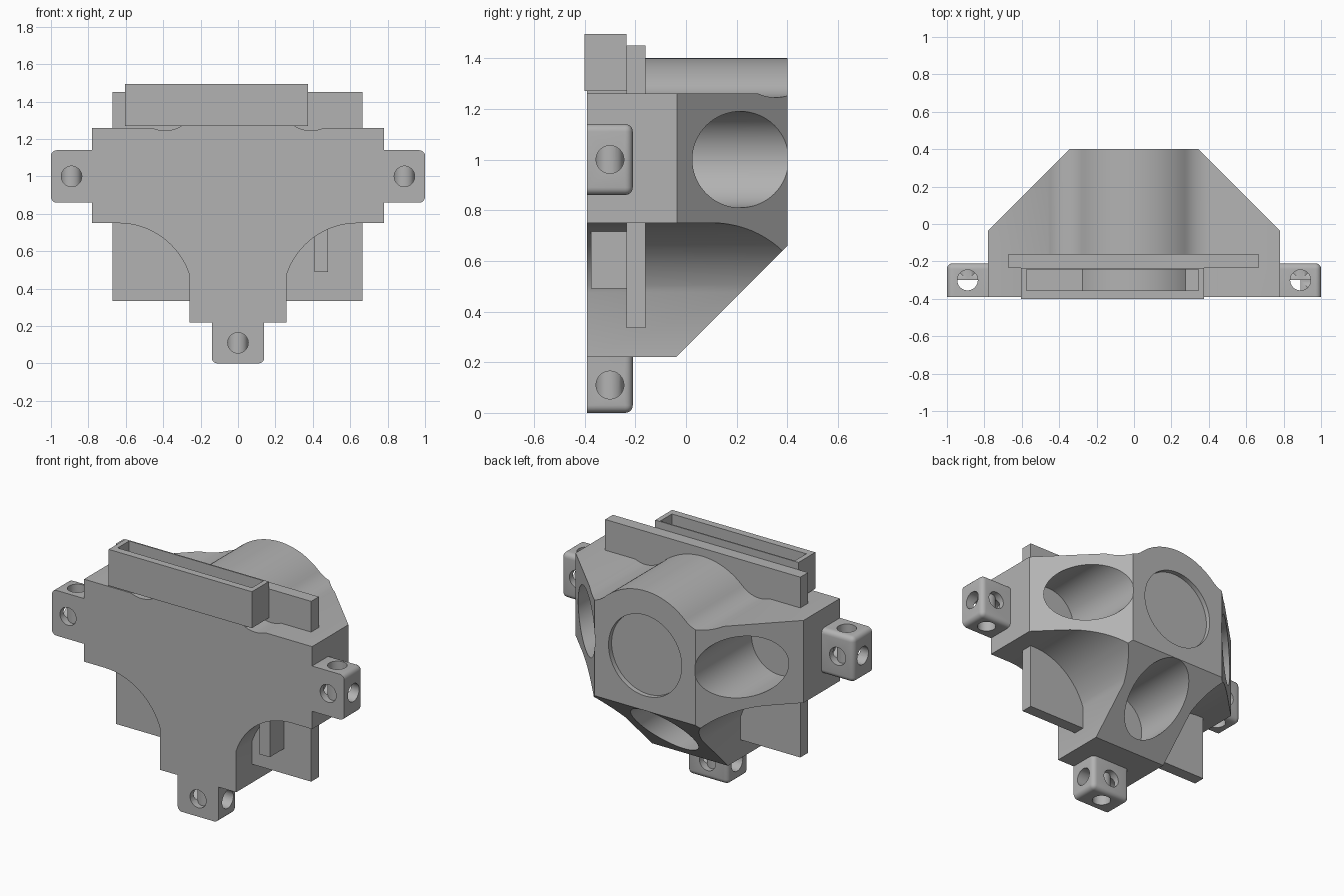
import bpy, bmesh
from math import sin, cos, atan2, asin, acos, pi, sqrt
from mathutils import Vector, Matrix

cube = bpy.data.objects.get("Cube")
if cube:
    bpy.data.objects.remove(cube, do_unlink=True)

grey = bpy.data.materials.new("plain grey")
grey.use_nodes = True
GREY = (0.45, 0.45, 0.45, 1)
grey.diffuse_color = GREY
grey.node_tree.nodes["Principled BSDF"].inputs["Base Color"].default_value = GREY


def make(name, bm):
    bmesh.ops.recalc_face_normals(bm, faces=bm.faces)
    mesh = bpy.data.meshes.new(name)
    bm.to_mesh(mesh)
    bm.free()
    mesh.materials.append(grey)
    obj = bpy.data.objects.new(name, mesh)
    bpy.context.collection.objects.link(obj)
    return obj


def box_bm(lo, hi):
    bm = bmesh.new()
    lo, hi = Vector(lo), Vector(hi)
    bmesh.ops.create_cube(bm, size=1)
    bmesh.ops.scale(bm, vec=hi - lo, verts=bm.verts)
    bmesh.ops.translate(bm, vec=(lo + hi) / 2, verts=bm.verts)
    return bm


def rod(axis, centre, radius, length, segments=64):
    """Cylinder cutter along x, y or z."""
    bm = bmesh.new()
    turn = {"x": Matrix.Rotation(pi / 2, 4, "Y"),
            "y": Matrix.Rotation(pi / 2, 4, "X"), "z": Matrix()}[axis]
    bmesh.ops.create_cone(bm, cap_ends=True, segments=segments, radius1=radius,
                          radius2=radius, depth=length,
                          matrix=Matrix.Translation(centre) @ turn)
    return make("cutter", bm)


def activate(obj):
    bpy.ops.object.select_all(action="DESELECT")
    obj.select_set(True)
    bpy.context.view_layer.objects.active = obj


def cut(obj, cutters):
    activate(obj)
    for c in cutters:
        c.hide_render = True
        mod = obj.modifiers.new("cut", "BOOLEAN")
        mod.operation, mod.solver, mod.object = "DIFFERENCE", "EXACT", c
        bpy.ops.object.modifier_apply(modifier=mod.name)
        bpy.data.objects.remove(c, do_unlink=True)


def smooth(obj):
    activate(obj)
    bpy.ops.object.shade_smooth_by_angle(angle=0.5)


def arc(cx, cz, r, a0, a1, n):
    return [(cx + r * cos(a0 + (a1 - a0) * i / n),
             cz + r * sin(a0 + (a1 - a0) * i / n)) for i in range(n + 1)]


# Main body: T-shaped outline with a round hump, extruded front to back
FRONT, BACK, HUB, R = -0.39, 0.40, 1.0, 0.40
fx, fz = 0.39, 1.413                      # centre of the hump's side fillet
fr = sqrt(fx ** 2 + (fz - HUB) ** 2) - R
lean = atan2(fz - HUB, fx)
half = [(0.26, 0.22)]
half += arc(0.64, 0.35, R, acos(-0.38 / R), pi / 2, 16)
half += [(0.78, 0.75), (0.78, 1.26)]
half += arc(fx, fz, fr, asin((1.26 - fz) / fr), lean - pi, 14)
half += arc(0, HUB, R, lean, pi / 2, 16)[1:]
outline = half + [(-x, z) for x, z in reversed(half[:-1])]

bm = bmesh.new()
face = bm.faces.new([bm.verts.new((x, FRONT, z)) for x, z in outline])
ext = bmesh.ops.extrude_face_region(bm, geom=[face])
bmesh.ops.translate(bm, vec=(0, BACK - FRONT, 0),
                    verts=[v for v in ext["geom"] if isinstance(v, bmesh.types.BMVert)])
# 45 degree chamfers on both sides and the bottom
for point, normal in (((0.78, -0.035, 1), (1, 1, 0)),
                      ((-0.78, -0.035, 1), (-1, 1, 0)),
                      ((0, -0.04, 0.22), (0, 1, -1))):
    bmesh.ops.bisect_plane(bm, geom=bm.verts[:] + bm.edges[:] + bm.faces[:],
                           plane_co=point, plane_no=normal, clear_outer=True)
    bmesh.ops.holes_fill(bm, edges=[e for e in bm.edges if e.is_boundary], sides=0)
body = make("body", bm)

# Three deep bores in the chamfers and a shallow round recess in the back
BORE, DEEP = 0.19, -0.155
cut(body, [rod("y", (x, DEEP + 0.4, z), BORE, 0.8)
           for x, z in ((0.53, HUB), (-0.53, HUB), (0, 0.47))]
    + [rod("y", (0, BACK + 0.07, HUB), 0.25, 0.2)])
smooth(body)

# Flat plate through the body, with a small tab on its front
make("cross_plate", box_bm((-0.67, -0.235, 0.335), (0.665, -0.16, 1.45)))
make("plate_tab", box_bm((0.41, -0.375, 0.49), (0.48, -0.23, 0.715)))

# Open-topped slot holder
holder = make("slot_holder", box_bm((-0.605, -0.40, 1.27), (0.375, -0.235, 1.495)))
cut(holder, [make("cutter", box_bm((-0.575, -0.355, 1.29), (0.345, -0.243, 1.6)))])


# Mounting lugs with rounded outer edges and three crossing holes
def lug(name, lo, hi, inner_axis, inner):
    bm = box_bm(lo, hi)

    def kept_sharp(e):
        return (all(abs(v.co.y - FRONT) < 1e-4 for v in e.verts)
                or all(abs(v.co[inner_axis] - inner) < 1e-4 for v in e.verts))
    bmesh.ops.bevel(bm, geom=[e for e in bm.edges if not kept_sharp(e)],
                    offset=0.03, segments=5, profile=0.5, affect="EDGES")
    obj = make(name, bm)
    c = (Vector(lo) + Vector(hi)) / 2
    cut(obj, [rod(a, c, 0.055, 0.6, 32) for a in "xyz"])
    smooth(obj)


lug("left_lug", (0.78, FRONT, 0.86), (1.0, -0.21, 1.14), 0, 0.78)
lug("right_lug", (-1.0, FRONT, 0.86), (-0.78, -0.21, 1.14), 0, -0.78)
lug("bottom_lug", (-0.14, FRONT, 0), (0.14, -0.21, 0.22), 2, 0.22)
